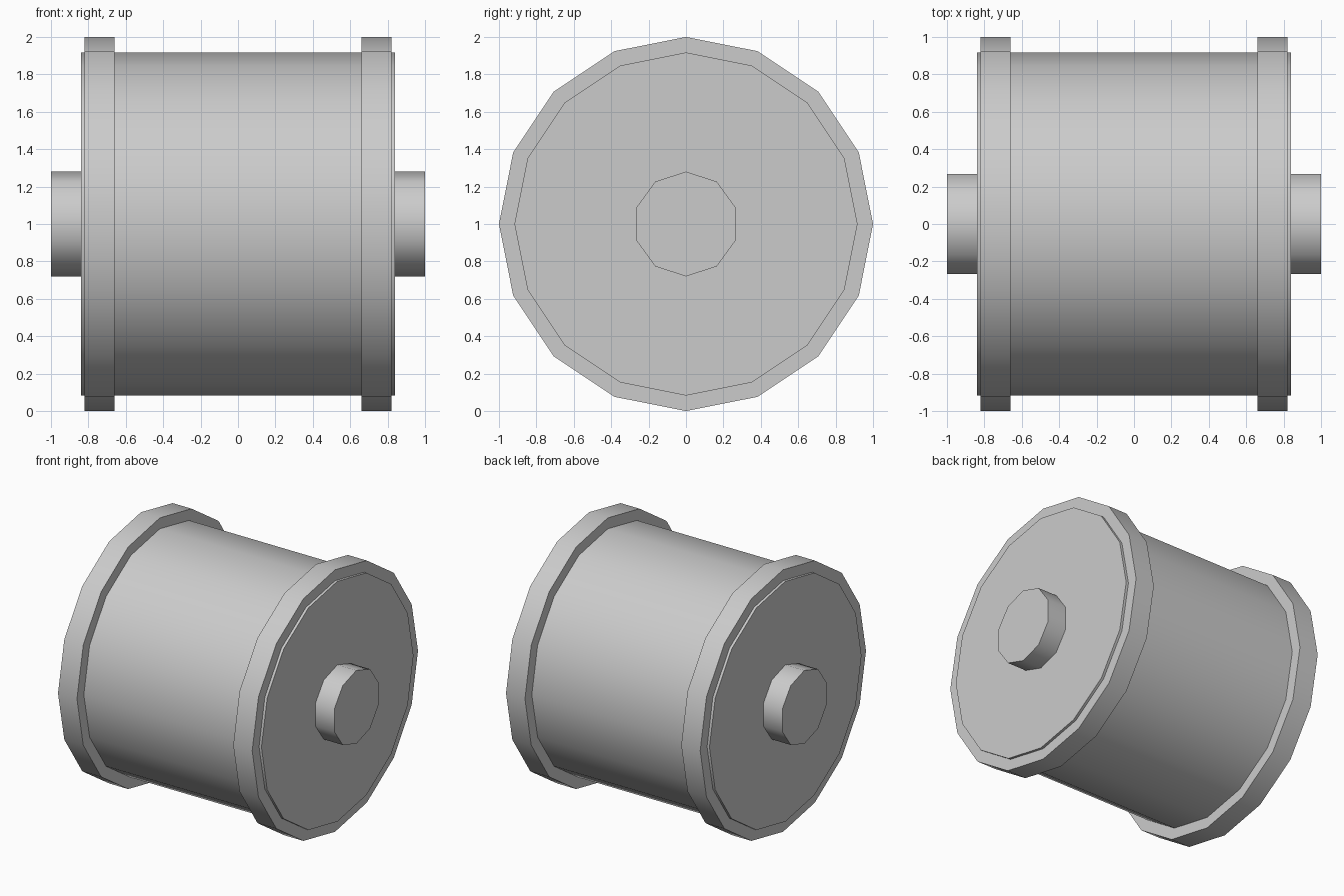
import bpy
import bmesh
from math import sin, cos, tau, radians

cube = bpy.data.objects.get("Cube")
if cube:
    bpy.data.objects.remove(cube, do_unlink=True)

grey = bpy.data.materials.new("plain grey")
grey.use_nodes = True
grey.diffuse_color = (0.6, 0.6, 0.6, 1)
grey.node_tree.nodes["Principled BSDF"].inputs["Base Color"].default_value = (0.6, 0.6, 0.6, 1)


def drum(name, sides, radius, x0, x1):
    """Closed prism along x, with one corner pointing straight up."""
    bm = bmesh.new()
    ring = [bm.verts.new((x0, radius * sin(tau * i / sides), 1 + radius * cos(tau * i / sides)))
            for i in range(sides)]
    cap = bm.faces.new(ring)
    out = bmesh.ops.extrude_face_region(bm, geom=[cap], use_keep_orig=True)
    moved = [v for v in out["geom"] if isinstance(v, bmesh.types.BMVert)]
    bmesh.ops.translate(bm, verts=moved, vec=(x1 - x0, 0, 0))
    bmesh.ops.recalc_face_normals(bm, faces=bm.faces)
    mesh = bpy.data.meshes.new(name)
    bm.to_mesh(mesh)
    bm.free()
    mesh.materials.append(grey)
    obj = bpy.data.objects.new(name, mesh)
    bpy.context.collection.objects.link(obj)
    bpy.ops.object.select_all(action="DESELECT")
    obj.select_set(True)
    bpy.context.view_layer.objects.active = obj
    bpy.ops.object.shade_smooth_by_angle(angle=radians(40))
    return obj


# Main barrel
drum("barrel", 16, 0.917, -0.84, 0.84)

# Raised rims and axle stubs at both ends
for side, s in (("left", 1), ("right", -1)):
    drum(side + "_rim", 16, 1.0, s * 0.66, s * 0.82)
    drum(side + "_axle", 10, 0.28, s * 0.8, s * 1.0)
